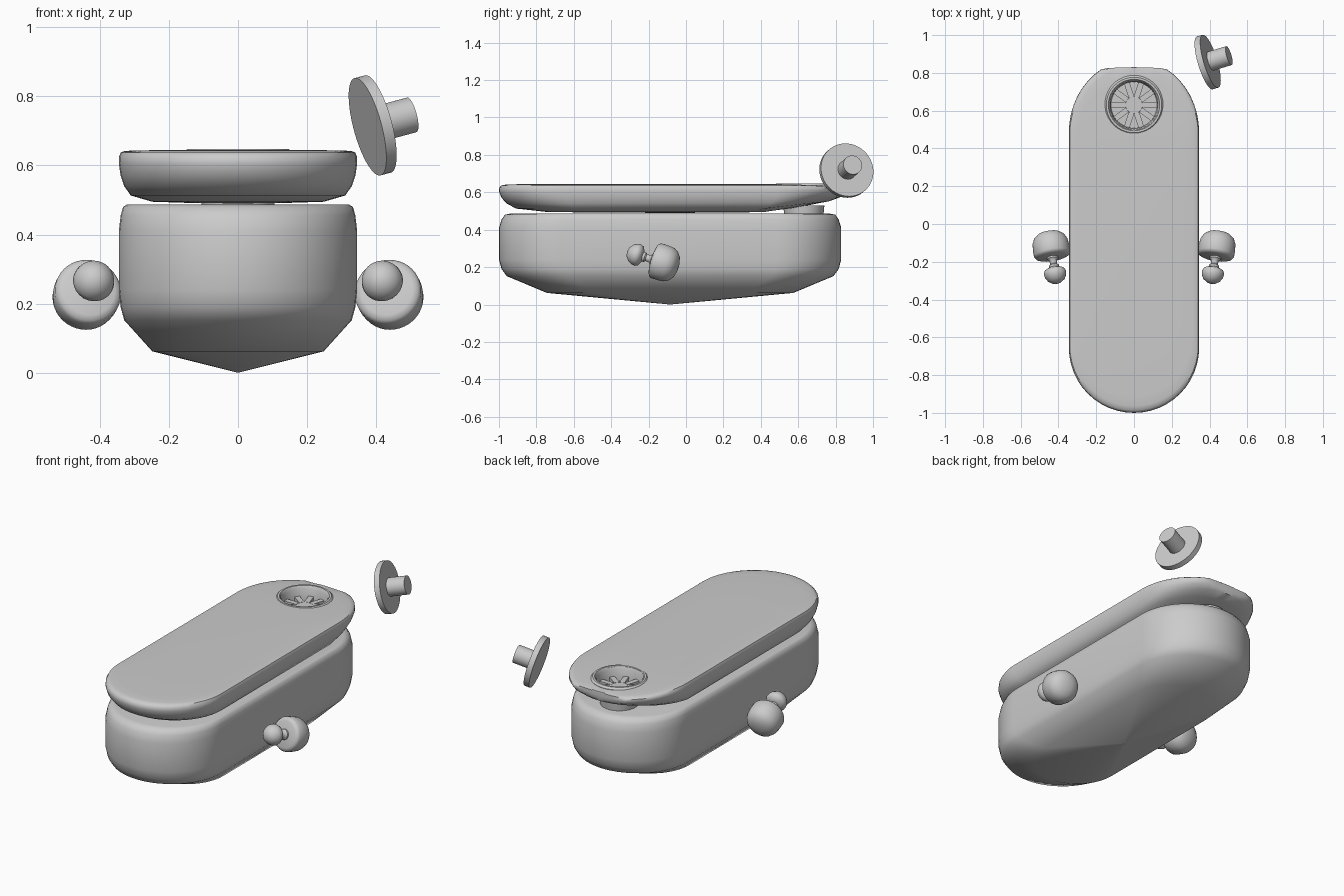
import bpy, bmesh, math
from mathutils import Vector, Matrix

if "Cube" in bpy.data.objects:
    bpy.data.objects.remove(bpy.data.objects["Cube"])

CY = -0.085          # centre of the long body along y
R, HALF = 0.345, 0.57  # end radius and half straight length


def finish(name, bm, angle=50):
    bmesh.ops.remove_doubles(bm, verts=bm.verts, dist=1e-5)
    bmesh.ops.recalc_face_normals(bm, faces=bm.faces)
    me = bpy.data.meshes.new(name)
    bm.to_mesh(me)
    bm.free()
    ob = bpy.data.objects.new(name, me)
    bpy.context.collection.objects.link(ob)
    smooth(ob, angle)
    return ob


def smooth(ob, angle):
    bpy.ops.object.select_all(action='DESELECT')
    ob.select_set(True)
    bpy.context.view_layer.objects.active = ob
    bpy.ops.object.shade_smooth_by_angle(angle=math.radians(angle))


def stadium(s, z, n=24):
    pts = []
    for sign in (1, -1):
        for i in range(n + 1):
            a = math.pi * i / n + (0 if sign > 0 else math.pi)
            pts.append(Vector((R * math.cos(a) * s,
                               CY + (sign * HALF + R * math.sin(a)) * s, z)))
    return pts


def loft(name, rings, deform=None):
    # rings: (scale, z) from bottom centre to top centre
    bm = bmesh.new()
    loops = []
    for s, z in rings:
        pts = stadium(s, z)
        if deform:
            pts = [deform(p) for p in pts]
        loops.append([bm.verts.new(p) for p in pts])
    n = len(loops[0])
    for a, b in zip(loops, loops[1:]):
        for i in range(n):
            j = (i + 1) % n
            bm.faces.new((a[i], a[j], b[j], b[i]))
    bmesh.ops.dissolve_degenerate(bm, dist=1e-5, edges=bm.edges)
    bm.faces.new(loops[-1])
    return finish(name, bm)


def lathe(name, profile, origin, axis=(0, 0, 1), seg=40, angle=40, mirror=False):
    bm = bmesh.new()
    vs = [bm.verts.new((r, 0, z)) for r, z in profile]
    es = [bm.edges.new(p) for p in zip(vs, vs[1:])]
    bmesh.ops.spin(bm, geom=vs + es, cent=(0, 0, 0), axis=(0, 0, 1),
                   angle=2 * math.pi, steps=seg)
    q = Vector(axis).normalized().to_track_quat('Z', 'Y')
    bm.transform(Matrix.Translation(origin) @ q.to_matrix().to_4x4())
    if mirror:
        bm.transform(Matrix.Scale(-1, 4, (1, 0, 0)))
    return finish(name, bm, angle)


# Lower tub with a shallow pointed bottom
loft("tub", [(0.001, 0.0), (0.72, 0.062), (0.955, 0.152), (0.985, 0.19),
             (1.0, 0.24), (1.0, 0.41), (0.985, 0.455), (0.965, 0.48),
             (0.93, 0.487)])


# Lid, squared off and lifted at the back
def lift_back(p):
    x, y, z = p
    yc = CY + HALF
    if y > 0.42:
        t = (y - 0.42) / 0.41
        low = max(0.0, min(1.0, (0.645 - z) / 0.15))
        z += 0.06 * t * low - 0.015 * t * t * (1 - low)
    if y > yc:
        y = min(yc + (y - yc) * 1.12, 0.83 - 0.25 * x * x)
    return Vector((x, y, z))


lid = loft("lid", [(0.001, 0.490), (0.45, 0.492), (0.72, 0.495), (0.9, 0.513),
                   (0.955, 0.54), (0.985, 0.57), (1.0, 0.605), (0.998, 0.625),
                   (0.985, 0.637), (0.96, 0.641), (0.9, 0.643), (0.6, 0.645)],
           lift_back)

# Round opening in the lid
HOLE = Vector((0, 0.63, 0))
cutter = lathe("hole_cutter", [(0, 0.56), (0.132, 0.56), (0.132, 0.7), (0, 0.7)], HOLE)
cutter.hide_render = True
mod = lid.modifiers.new("hole", 'BOOLEAN')
mod.object = cutter
mod.solver = 'EXACT'
bpy.context.view_layer.objects.active = lid
bpy.ops.object.modifier_apply(modifier=mod.name)
bpy.data.objects.remove(cutter)
smooth(lid, 40)

lathe("opening_rim", [(0.122, 0.56), (0.126, 0.63), (0.136, 0.647), (0.147, 0.647),
                      (0.157, 0.636), (0.157, 0.62)], HOLE)
lathe("opening_base", [(0, 0.48), (0.105, 0.48), (0.11, 0.53), (0, 0.53)], HOLE)
lathe("grille_hub", [(0, 0.588), (0.045, 0.588), (0.05, 0.582), (0.05, 0.556)], HOLE)

# Radial grille fins
bm = bmesh.new()
for i in range(10):
    m = (Matrix.Translation(HOLE) @ Matrix.Rotation(math.tau * i / 10, 4, 'Z')
         @ Matrix.Translation((0.084, 0, 0.574)) @ Matrix.Diagonal((0.078, 0.03, 0.03, 1)))
    bmesh.ops.create_cube(bm, size=1, matrix=m)
finish("grille_fins", bm, 30)

# Side knobs: rounded drum, thin neck and mushroom cap
AX = (-0.15, -0.945, 0.29)
C = (0.441, -0.113, 0.22)
for side, mir in (("right", False), ("left", True)):
    lathe(side + "_drum", [(0, -0.075), (0.03, -0.073), (0.06, -0.064), (0.082, -0.046),
                           (0.094, -0.02), (0.097, 0.01), (0.097, 0.048), (0.09, 0.06),
                           (0.075, 0.066), (0, 0.066)], C, AX, mirror=mir)
    lathe(side + "_neck", [(0.03, 0.06), (0.03, 0.075), (0.02, 0.085), (0.018, 0.105),
                           (0.026, 0.112), (0.026, 0.125), (0.02, 0.14)], C, AX, mirror=mir)
    lathe(side + "_cap", [(0, 0.122), (0.03, 0.125), (0.053, 0.137), (0.06, 0.153),
                          (0.057, 0.172), (0.045, 0.193), (0.025, 0.208), (0, 0.214)],
          C, AX, angle=60, mirror=mir)

# Loose plug: flat disc with a short stem
lathe("plug", [(0, 0), (0.146, 0), (0.146, 0.032), (0.052, 0.032), (0.052, 0.138),
               (0, 0.138)], (0.375, 0.853, 0.712), (0.93, 0.28, 0.25), seg=48, angle=30)
